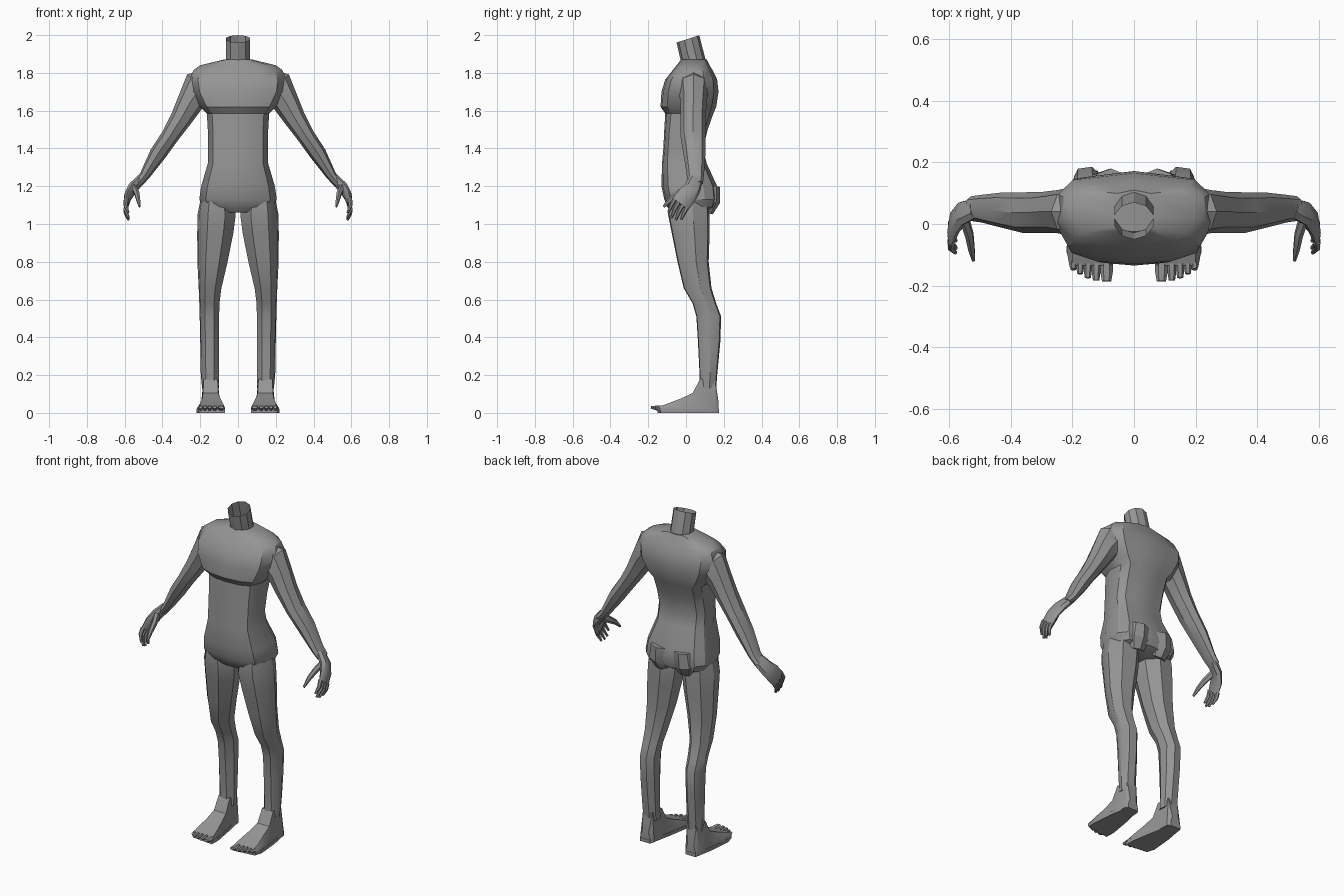
import bpy, math
from mathutils import Vector

skin = bpy.data.materials.new("plain_grey")
skin.diffuse_color = (0.30, 0.30, 0.30, 1)


def loft(name, rings, mirror=True, cap_start=True, cap_end=True, angle=32):
    """Bridge equal-sized rings into one skin."""
    n = len(rings[0])
    verts = [tuple(p) for r in rings for p in r]
    faces = [(i * n + j, i * n + (j + 1) % n, (i + 1) * n + (j + 1) % n, (i + 1) * n + j)
             for i in range(len(rings) - 1) for j in range(n)]
    if cap_start:
        faces.append(tuple(reversed(range(n))))
    if cap_end:
        faces.append(tuple(range(len(verts) - n, len(verts))))
    me = bpy.data.meshes.new(name)
    me.from_pydata(verts, [], faces)
    me.materials.append(skin)
    ob = bpy.data.objects.new(name, me)
    bpy.context.collection.objects.link(ob)
    bpy.ops.object.select_all(action='DESELECT')
    ob.select_set(True)
    bpy.context.view_layer.objects.active = ob
    bpy.ops.object.mode_set(mode='EDIT')
    bpy.ops.mesh.select_all(action='SELECT')
    bpy.ops.mesh.normals_make_consistent(inside=False)
    bpy.ops.object.mode_set(mode='OBJECT')
    bpy.ops.object.shade_smooth_by_angle(angle=math.radians(angle))
    if mirror:
        ob.modifiers.new("mirror", 'MIRROR')
    return ob


def tube(name, path, wide, n=8):
    """Limb along path; each entry is x, y, z, half thickness, half width along 'wide'."""
    pts = [Vector(p[:3]) for p in path]
    rings = []
    for i, p in enumerate(path):
        d = (pts[min(i + 1, len(pts) - 1)] - pts[max(i - 1, 0)]).normalized()
        u = Vector(wide)
        u = (u - d * u.dot(d)).normalized()
        v = d.cross(u)
        rings.append([pts[i] + u * p[4] * math.cos(t) + v * p[3] * math.sin(t)
                      for t in (2 * math.pi * (k + 0.5 * (n == 4)) / n for k in range(n))])
    return loft(name, rings)


def half_ring(w, f, b, z, side):
    """Symmetric torso section from half width, front y, back y."""
    d = b - f
    half = [(0, f), (0.5 * w, f + 0.03 * d), (0.83 * w, f + 0.12 * d), (w, f + side * d),
            (0.97 * w, b - 0.25 * d), (0.78 * w, b - 0.08 * d), (0.4 * w, b - 0.04 * d), (0, b)]
    return [(x, y, z) for x, y in half] + [(-x, y, z) for x, y in half[-2:0:-1]]


# Torso: pelvis, waist, overhanging chest, shoulders
torso = [(0.12, -0.07, 0.11, 1.06), (0.185, -0.10, 0.16, 1.09), (0.205, -0.115, 0.172, 1.13),
         (0.195, -0.13, 0.165, 1.20), (0.16, -0.127, 0.11, 1.32), (0.158, -0.12, 0.09, 1.40),
         (0.16, -0.115, 0.115, 1.50), (0.165, -0.11, 0.145, 1.585), (0.20, -0.135, 0.16, 1.62),
         (0.245, -0.13, 0.172, 1.70), (0.255, -0.11, 0.165, 1.765), (0.235, -0.07, 0.14, 1.815),
         (0.20, -0.05, 0.125, 1.84), (0.07, -0.025, 0.11, 1.872)]
loft("torso", [half_ring(w, f, b, z, 0.4) for w, f, b, z in torso], mirror=False)

# Buttocks: rounded lower back of the pelvis
tube("buttock", [(0.075, 0.12, 1.20, 0.06, 0.065), (0.08, 0.115, 1.12, 0.065, 0.075),
                 (0.075, 0.10, 1.065, 0.045, 0.05)], (1, 0, 0))

# Open neck leaning forward, rim cut at a slant
neck = []
for cy, ry, z, slope in ((0.042, 0.065, 1.85, 0.1), (0.01, 0.06, 1.98, 0.33)):
    neck.append([(0.066 * math.sin(t), cy + ry * math.cos(t), z + slope * ry * math.cos(t))
                 for t in (2 * math.pi * k / 10 for k in range(10))])
loft("neck", neck, mirror=False, cap_end=False, cap_start=False)

# Arms
tube("arm", [(0.15, 0.04, 1.745, 0.08, 0.08), (0.20, 0.04, 1.72, 0.10, 0.08),
             (0.25, 0.04, 1.65, 0.072, 0.07), (0.30, 0.037, 1.56, 0.058, 0.067),
             (0.36, 0.037, 1.465, 0.047, 0.066), (0.425, 0.045, 1.37, 0.044, 0.058),
             (0.495, 0.05, 1.255, 0.027, 0.045), (0.53, 0.05, 1.215, 0.024, 0.04)], (0, 1, 0))

# Hands: palm, four fingers and a thumb
across = Vector((0, 0.82, -0.57))
tube("palm", [(0.515, 0.052, 1.235, 0.024, 0.038), (0.558, 0.035, 1.19, 0.026, 0.045),
              (0.582, 0.005, 1.15, 0.021, 0.052), (0.593, -0.03, 1.105, 0.014, 0.052)], across)
for i, length in enumerate((0.85, 1.0, 0.95, 0.75)):
    base = Vector((0.592, -0.027, 1.11)) + across * (i - 1.5) * 0.026
    mid = base + Vector((0.004, -0.022, -0.04)) * length
    tip = base + Vector((-0.014, -0.04, -0.085)) * length
    tube("finger_%d" % (i + 1), [(*base, 0.013, 0.0125), (*mid, 0.011, 0.0115),
                                 (*tip, 0.006, 0.007)], across, 6)
tube("thumb", [(0.552, 0.02, 1.195, 0.016, 0.026), (0.535, -0.035, 1.16, 0.015, 0.02),
               (0.528, -0.08, 1.13, 0.012, 0.015), (0.521, -0.118, 1.092, 0.006, 0.007)],
     across, 6)


def leg_ring(x0, x1, y0, y1, z):
    cx, cy, rx, ry = (x0 + x1) / 2, (y0 + y1) / 2, (x1 - x0) / 2, (y1 - y0) / 2
    shape = [(-0.45, -1), (0.45, -0.95), (0.92, -0.4), (1, 0.2), (0.6, 0.9),
             (-0.3, 1), (-0.9, 0.5), (-1, -0.3)]
    return [(cx + a * rx, cy + b * ry, z) for a, b in shape]


# Legs
legs = [(0.03, 0.20, -0.09, 0.12, 1.12), (0.012, 0.214, -0.095, 0.125, 1.05),
        (0.025, 0.216, -0.075, 0.125, 0.95), (0.055, 0.215, -0.045, 0.12, 0.80),
        (0.088, 0.208, -0.012, 0.135, 0.66), (0.098, 0.205, 0.035, 0.16, 0.58),
        (0.10, 0.203, 0.055, 0.186, 0.51), (0.10, 0.20, 0.063, 0.182, 0.38),
        (0.10, 0.197, 0.072, 0.165, 0.20), (0.10, 0.19, 0.068, 0.16, 0.13)]
loft("leg", [leg_ring(*r) for r in legs])

# Feet: sections from heel to ball as y, sole x range, top x range, top z
feet = [(0.172, 0.118, 0.185, 0.13, 0.172, 0.06), (0.155, 0.105, 0.195, 0.115, 0.178, 0.18),
        (0.075, 0.10, 0.198, 0.108, 0.182, 0.18), (0.035, 0.092, 0.205, 0.105, 0.185, 0.105),
        (-0.03, 0.080, 0.213, 0.092, 0.190, 0.075), (-0.09, 0.070, 0.218, 0.080, 0.200, 0.052),
        (-0.135, 0.068, 0.210, 0.074, 0.200, 0.036)]
loft("foot", [[(a, y, 0.004), (b, y, 0.004), (b, y, 0.025), (d, y, h), (c, y, h), (a, y, 0.025)]
              for y, a, b, c, d, h in feet])

# Thin flared sole
sole = [(0.118, 0.174), (0.185, 0.174), (0.208, 0.05), (0.22, -0.09), (0.205, -0.135),
        (0.07, -0.15), (0.068, -0.09), (0.09, 0.04)]
loft("sole", [[(x, y, z) for x, y in sole] for z in (0, 0.02)])

# Toes, largest on the inside
for i, (x, r, end) in enumerate(((0.089, 0.02, -0.186), (0.123, 0.014, -0.183), (0.15, 0.013, -0.175),
                                 (0.175, 0.012, -0.162), (0.197, 0.012, -0.148))):
    tube("toe_%d" % (i + 1), [(x, -0.11, 0.026, 0.015, r), (x, (end - 0.13) / 2, 0.026, 0.014, r),
                              (x, end, 0.03, 0.008, r * 0.75)], (1, 0, 0), 6)
